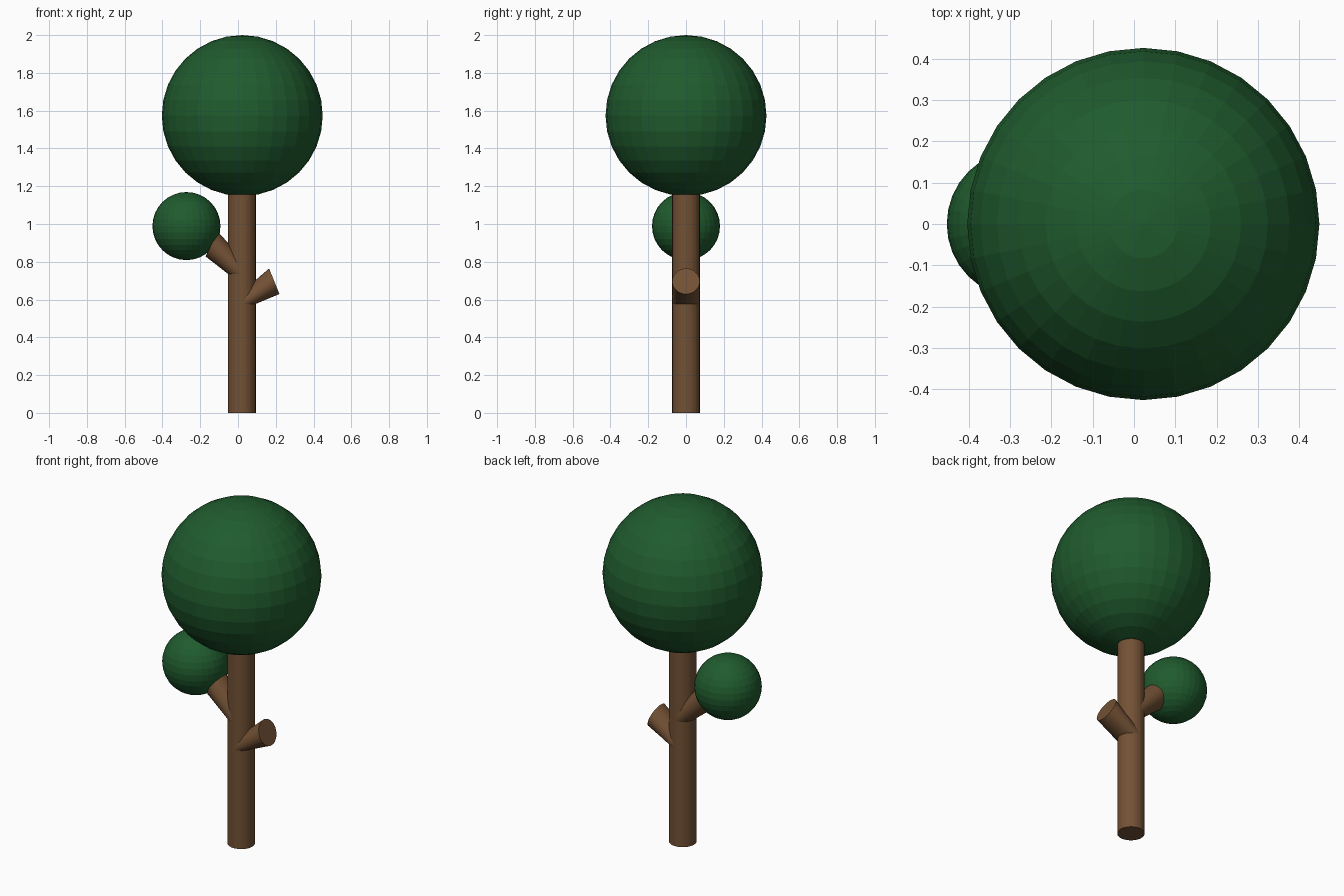
import bpy, bmesh, math
from mathutils import Matrix, Vector

if "Cube" in bpy.data.objects:
    bpy.data.objects.remove(bpy.data.objects["Cube"])

R = 0.073      # trunk and branch radius
CX = 0.021     # trunk axis
SIDES = 32


def material(name, color):
    m = bpy.data.materials.new(name)
    m.diffuse_color = color
    m.use_nodes = True
    m.node_tree.nodes["Principled BSDF"].inputs["Base Color"].default_value = m.diffuse_color
    return m


bark = material("bark", (0.17, 0.082, 0.035, 1))
leaf = material("leaf", (0.014, 0.105, 0.027, 1))


def limb(name, base_z, end, tilt):
    """Capped tube from a level ring on the trunk axis to a tilted end ring."""
    bm = bmesh.new()
    bottom = bmesh.ops.create_circle(
        bm, cap_ends=True, radius=R, segments=SIDES,
        matrix=Matrix.Translation((CX, 0, base_z)))["verts"]
    top = bmesh.ops.create_circle(
        bm, cap_ends=True, radius=R, segments=SIDES,
        matrix=Matrix.Translation(end) @ Matrix.Rotation(math.radians(tilt), 4, 'Y'))["verts"]
    for i in range(SIDES):
        j = (i + 1) % SIDES
        bm.faces.new((bottom[i], bottom[j], top[j], top[i]))
    bmesh.ops.recalc_face_normals(bm, faces=bm.faces)
    mesh = bpy.data.meshes.new(name)
    bm.to_mesh(mesh)
    bm.free()
    mesh.materials.append(bark)
    bpy.context.collection.objects.link(bpy.data.objects.new(name, mesh))


def foliage(name, center, radius):
    bpy.ops.mesh.primitive_uv_sphere_add(segments=32, ring_count=16, radius=radius, location=center)
    ob = bpy.context.object
    ob.name = name
    ob.data.materials.append(leaf)


# Trunk and the two side branches
limb("trunk", 0.0, Vector((CX, 0, 1.165)), 0)
limb("right_branch", 0.577, Vector((0.192, 0, 0.697)), 68)
limb("left_branch", 0.735, Vector((-0.139, 0, 0.894)), -63)

# Leaf balls
foliage("crown", (0.0225, 0, 1.574), 0.426)
foliage("side_foliage", (-0.273, 0, 0.989), 0.18)
